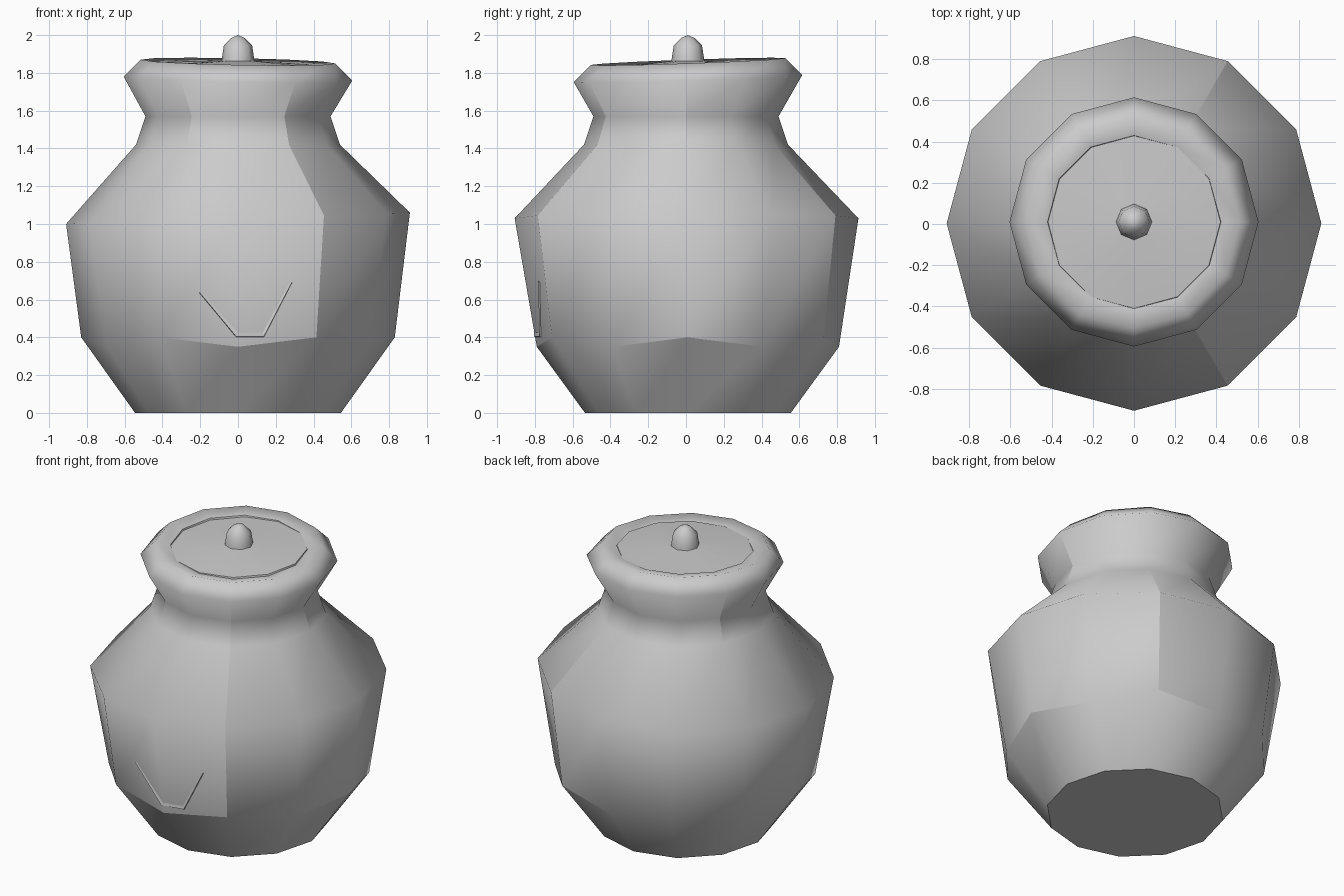
import bpy, bmesh, math
from mathutils import Vector
from mathutils.bvhtree import BVHTree

if "Cube" in bpy.data.objects:
    bpy.data.objects.remove(bpy.data.objects["Cube"])

clay = bpy.data.materials.new("grey_clay")
clay.diffuse_color = (0.6, 0.6, 0.6, 1)
clay.use_nodes = True
clay.node_tree.nodes["Principled BSDF"].inputs["Base Color"].default_value = clay.diffuse_color


def finish(bm, name):
    bmesh.ops.recalc_face_normals(bm, faces=bm.faces)
    me = bpy.data.meshes.new(name)
    bm.to_mesh(me)
    me.materials.append(clay)
    ob = bpy.data.objects.new(name, me)
    bpy.context.collection.objects.link(ob)
    return ob


def lathe(profile, sides, shift, sharp=lambda ring, a, b: False, cap_low=False):
    """Revolve (radius, z) points; shift(ring, column) gives a per-vertex offset."""
    bm = bmesh.new()
    rings = []
    for i, (r, z) in enumerate(profile):
        ring = []
        for k in range(sides if r > 0 else 1):
            a = math.tau * k / sides
            dr, dy, dz = shift(i, a)
            ring.append(bm.verts.new(((r + dr) * math.cos(a), (r + dr) * math.sin(a) + dy, z + dz)))
        rings.append(ring)
    for low, high in zip(rings, rings[1:]):
        for k in range(sides):
            n = (k + 1) % sides
            quad = [low[k], low[n]] + ([high[n], high[k]] if len(high) > 1 else [high[0]])
            bm.faces.new(quad).smooth = True
    if cap_low:
        bm.faces.new(rings[0][::-1]).smooth = False
    place = {v: (i, k) for i, ring in enumerate(rings) for k, v in enumerate(ring)}
    for e in bm.edges:
        a, b = sorted(place[v] for v in e.verts)
        e.smooth = not sharp(a[0], a, b)
    return bm


# Jar body: base, belly, shoulder, neck, rolled rim and its inner lip
body_profile = [(0.545, 0), (0.83, 0.40), (0.91, 1.03), (0.54, 1.42), (0.49, 1.57),
                (0.605, 1.77), (0.515, 1.86), (0.42, 1.84), (0.41, 1.80)]


def body_shift(i, a):
    odd = round(a / math.tau * 12) % 2
    if i == 0:
        return 0, 0.01, 0
    if i == 1:                                   # uneven lower edge of the belly
        return -0.03 * odd, 0.01, -0.05 * odd
    if i == 2:                                   # shoulder leans up on one side
        return 0, 0.003, 0.03 * math.cos(a)
    if i >= 5:                                   # tilted rim
        return 0, 0.01, 0.018 * math.sin(a) - 0.01 * math.cos(a)
    return 0, 0, 0


def body_sharp(ring, a, b):
    if a[0] == b[0]:
        return ring in (0, 7) or (ring == 1 and a[1] in (0, 2, 5, 8, 9, 11))
    col = a[1]
    return (ring in (3, 4) and col in (0, 5, 8, 10)) or (ring in (1, 2) and col in (2, 10))


bm = lathe(body_profile, 12, body_shift, body_sharp, cap_low=True)
surface = BVHTree.FromBMesh(bm)
finish(bm, "jar_body")

# Shallow conical lid sitting inside the rim
finish(lathe([(0.425, 1.82), (0.42, 1.84), (0.10, 1.862), (0, 1.865)], 12,
             lambda i, a: (0, 0.01, 0.012 * math.sin(a) if i < 2 else 0),
             lambda r, a, b: r == 1 and a[0] == b[0]), "lid")

# Lid knob with a pointed top
finish(lathe([(0.09, 1.84), (0.085, 1.88), (0.075, 1.945), (0.035, 1.985), (0, 2.0)], 8,
             lambda i, a: (0, 0.01, 0)), "lid_knob")

# Thin chipped ledge on the lower front, laid on the body surface
inner = [(-0.20, 0.645), (0.0, 0.425), (0.13, 0.425), (0.28, 0.70)]
outer = [(-0.205, 0.64), (-0.01, 0.405), (0.137, 0.405), (0.287, 0.695)]
bm = bmesh.new()


def on_front(x, z, gap):
    hit = surface.ray_cast(Vector((x, -2, z)), Vector((0, 1, 0)))[0]
    return bm.verts.new((x, hit.y - gap, z))


top = [on_front(x, z, 0.001) for x, z in inner]
edge = [on_front(x, z, 0.008) for x, z in outer]
under = [on_front(x, z - 0.004, 0.0) for x, z in outer]
for lo, hi in ((edge, top), (under, edge)):
    for k in range(3):
        bm.faces.new((lo[k], lo[k + 1], hi[k + 1], hi[k]))
finish(bm, "front_ledge")
